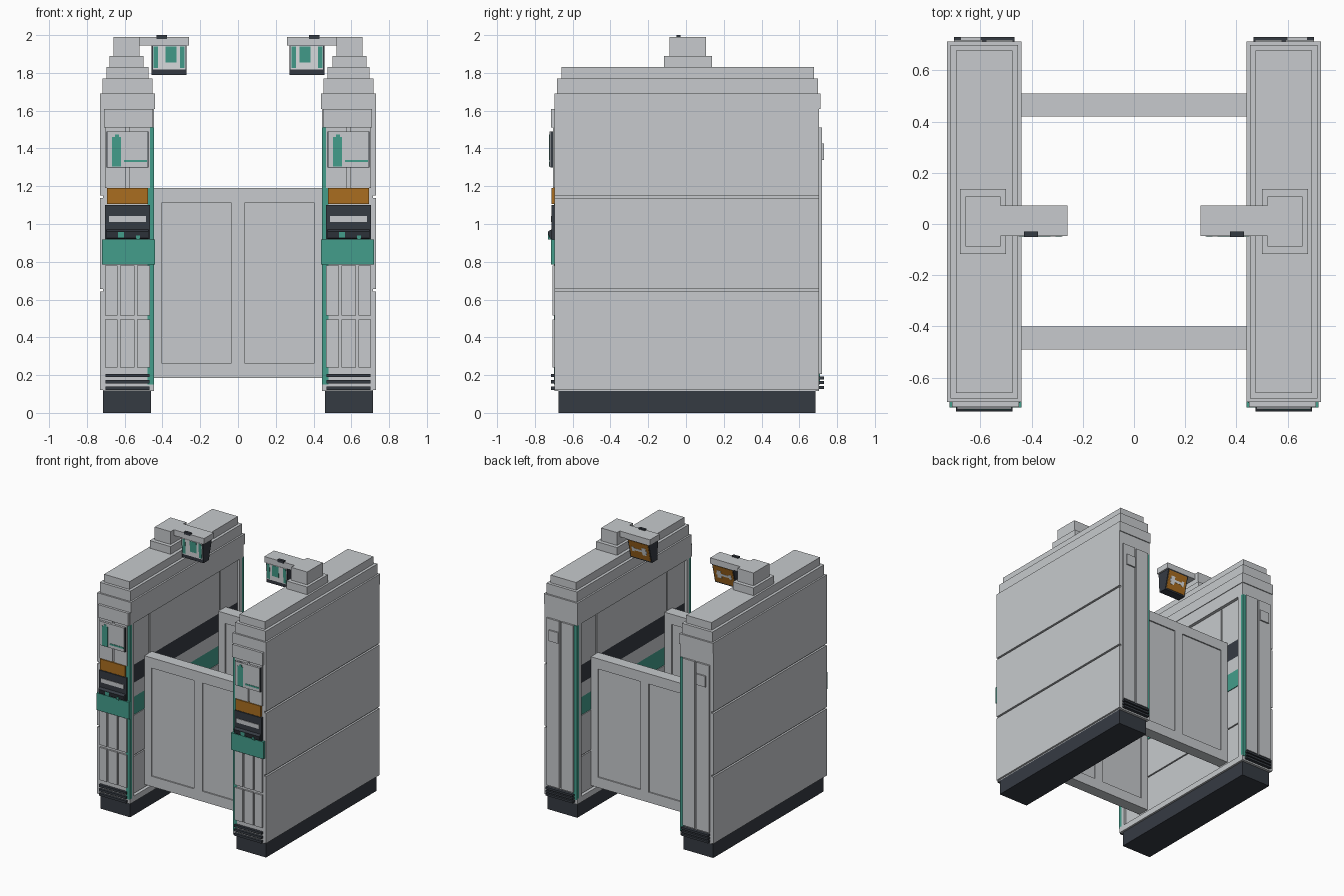
import bpy
import bmesh
from itertools import product

cube = bpy.data.objects.get("Cube")
if cube:
    bpy.data.objects.remove(cube, do_unlink=True)


def material(name, red, green, blue):
    mat = bpy.data.materials.new(name)
    mat.use_nodes = True
    colour = (red, green, blue, 1)
    mat.diffuse_color = colour
    mat.node_tree.nodes["Principled BSDF"].inputs["Base Color"].default_value = colour
    return mat


GREY = material("light grey metal", 0.57, 0.59, 0.61)
DARK = material("charcoal", 0.036, 0.043, 0.055)
TEAL = material("teal", 0.057, 0.34, 0.26)
ORANGE = material("amber", 0.4, 0.155, 0.014)
WHITE = material("pale sign", 0.72, 0.74, 0.76)

# Main planes of a cabinet
FRONT, BACK = -0.695, 0.705
INNER, OUTER = 0.445, 0.73
BOTTOM, TOP = 0.115, 1.65
MIDDLE = 0.585
LENGTH = (FRONT, BACK)


def around(centre, width):
    return (centre - width / 2, centre + width / 2)


def between(levels, gap):
    """Spans between neighbouring levels, with a gap left at each level."""
    return [(a + gap / 2, b - gap / 2) for a, b in zip(levels, levels[1:])]


def prisms(name, mat, side, shapes):
    """One object from (x span, y-z profile) pairs; side mirrors it in x."""
    bm = bmesh.new()
    for xspan, profile in shapes:
        near, far = [[bm.verts.new((side * x, y, z)) for y, z in profile] for x in xspan]
        bm.faces.new(near)
        bm.faces.new(far)
        for i in range(len(profile)):
            bm.faces.new((near[i - 1], near[i], far[i], far[i - 1]))
    bmesh.ops.recalc_face_normals(bm, faces=bm.faces[:])
    mesh = bpy.data.meshes.new(name)
    bm.to_mesh(mesh)
    bm.free()
    mesh.materials.append(mat)
    bpy.context.scene.collection.objects.link(bpy.data.objects.new(name, mesh))


def boxes(name, mat, side, xspans, yspans, zspans):
    """Boxes at every combination of the given spans."""
    prisms(name, mat, side, [
        (xspan, [(front, low), (back, low), (back, high), (front, high)])
        for xspan, (front, back), (low, high) in product(xspans, yspans, zspans)])


def gate(name, centre):
    # Thin core with stiles and rails framing two panels
    height = (0.185, 1.19)
    width = (-INNER, INNER)
    low, high = height
    depth = around(centre, 0.09)
    boxes(name + "_core", GREY, 1, [width], [around(centre, 0.07)], [height])
    stiles = [around(x, 0.07) for x in (-0.44, 0, 0.44)]
    boxes(name + "_stiles", GREY, 1, stiles, [depth], [height])
    boxes(name + "_rails", GREY, 1, [width], [depth], [(low, low + 0.08), (high - 0.08, high)])


def body(side, label):
    # Plinth, core and grooved outer skin
    boxes(label + "_plinth", DARK, side, [(0.46, 0.715)], [(-0.675, 0.685)], [(0, BOTTOM)])
    boxes(label + "_core", GREY, side, [(0.475, 0.715)], [LENGTH], [(BOTTOM, TOP)])
    boxes(label + "_outer_skin", GREY, side, [(0.71, OUTER)], [LENGTH],
          between((BOTTOM, 0.65, 1.145, TOP), 0.014))

    # Stepped roof, each tier set in from the one below
    for tier, (inset, low, high) in enumerate(
            ((0, 1.61, 1.69), (0.013, 1.69, 1.77), (0.035, 1.77, 1.83))):
        boxes(f"{label}_roof_tier_{tier}", GREY, side, [(0.44 + inset, OUTER - inset)],
              [(FRONT + inset, BACK + 0.007 - inset)], [(low, high)])

    # Recessed inner side: frame, edge lights, panels and bands
    frame_x = (INNER, 0.48)
    panel_x = (0.464, 0.48)
    panel_y = (-0.645, 0.655)
    boxes(label + "_inner_rails", GREY, side, [frame_x], [LENGTH],
          [(BOTTOM, 0.16), (1.51, TOP)])
    boxes(label + "_inner_posts", GREY, side, [frame_x],
          [around(y, 0.03) for y in (-0.66, 0.67)], [(BOTTOM, TOP)])
    boxes(label + "_edge_lights", TEAL, side, [frame_x],
          [around(y, 0.025) for y in (FRONT + 0.008, BACK - 0.008)], [(0.15, 1.51)])
    boxes(label + "_upper_wall", GREY, side, [panel_x],
          between((-0.65, -0.43, 0.44, 0.66), 0.012), [(1.17, 1.505)])
    boxes(label + "_lower_wall", GREY, side, [panel_x], [panel_y],
          between((0.16, 0.46, 0.78), 0.01) + [(0.92, 1.03)])
    boxes(label + "_sensor_band", DARK, side, [panel_x], [panel_y], [(1.03, 1.17)])
    boxes(label + "_guide_band", TEAL, side, [panel_x], [panel_y], [(0.78, 0.92)])


def ends(side, label):
    def front(name, mat, xspans, depth, zspans):
        boxes(label + name, mat, side, xspans, [(FRONT - depth, FRONT)], zspans)

    def back(name, mat, xspans, depth, zspans):
        boxes(label + name, mat, side, xspans, [(BACK, BACK + depth)], zspans)

    # Front facing: brow, upper pair, lower grid, collar and sign
    front("_brow", GREY, [(0.45, 0.71)], 0.019, [(1.51, 1.61)])
    front("_upper_plates", GREY, between((0.46, MIDDLE, 0.71), 0.014), 0.01, [(1.19, 1.51)])
    front("_lower_plates", GREY, between((0.46, 0.542, 0.632, 0.71), 0.014), 0.013,
          between((0.23, 0.505, 0.79), 0.02))
    front("_collar", TEAL, [(0.44, 0.72)], 0.021, [(0.785, 0.918)])
    front("_amber_sign", ORANGE, [around(MIDDLE, 0.215)], 0.018, [(1.105, 1.19)])

    # Rear facing: two tall plates and a small cover
    back("_rear_plates", GREY, between((0.465, MIDDLE, 0.71), 0.014), 0.014, [(0.205, 1.51)])
    back("_rear_cover", GREY, [around(0.637, 0.08)], 0.025, [(1.34, 1.425)])

    # Vent slats at both ends
    slats = [around(MIDDLE, 0.235)]
    front("_front_vents", DARK, slats, 0.02,
          [around(0.13 + row * 0.034, 0.018) for row in range(3)])
    back("_rear_vents", DARK, slats, 0.025,
         [around(0.135 + row * 0.025, 0.016) for row in range(3)])


def controls(side, label):
    # Reader and display keep the same left-to-right layout on both cabinets
    def plate(name, mat, offset, width, depth, zspan):
        boxes(label + name, mat, 1, [around(side * MIDDLE + offset, width)],
              [(FRONT - depth, FRONT)], [zspan])

    plate("_reader", DARK, 0, 0.236, 0.017, (0.915, 1.1))
    plate("_ticket_slot", GREY, 0, 0.197, 0.021, (1.01, 1.042))
    prisms(label + "_reader_pad", DARK, 1, [
        (around(side * MIDDLE, 0.22),
         [(FRONT, 0.915), (-0.722, 0.925), (-0.732, 0.96), (FRONT, 0.98)])])
    plate("_pad_key", TEAL, -0.035, 0.033, 0.036, (0.925, 0.957))
    plate("_pad_light", TEAL, 0.055, 0.02, 0.035, (0.918, 0.94))
    plate("_display_back", DARK, 0, 0.22, 0.022, (1.3, 1.49))
    plate("_display", GREY, 0, 0.214, 0.027, (1.303, 1.49))
    plate("_display_bar", TEAL, -0.058, 0.047, 0.03, (1.305, 1.46))
    plate("_display_bar_tip", TEAL, -0.056, 0.022, 0.03, (1.46, 1.475))
    plate("_display_line", TEAL, 0.043, 0.122, 0.03, (1.327, 1.339))


def signal(side, label):
    # Post, arm and cap on the roof
    def block(name, mat, xspan, yspan, zspan):
        boxes(label + name, mat, side, [xspan], [yspan], [zspan])

    block("_post_foot", GREY, around(0.59, 0.18), around(0.01, 0.254), (1.83, 1.89))
    block("_post", GREY, around(0.59, 0.138), around(0.01, 0.194), (1.89, 1.99))
    block("_arm", GREY, (0.26, 0.53), around(0.013, 0.12), (1.945, 1.99))
    block("_arm_cap", DARK, around(0.403, 0.055), around(-0.04, 0.021), (1.98, 2))

    # Hanging wedge housing with sign plates on its tilted faces
    low, high = 1.79, 1.945
    centre = 0.365

    def front_y(z):
        return -0.036 - 0.06 * (z - low)

    def back_y(z):
        return 0.03 + 0.25 * (z - low)

    def wedge(name, mat, near, far, *spans):
        prisms(label + name, mat, side, [
            (around(centre + offset, width),
             [(near(bottom), bottom), (far(bottom), bottom), (far(top), top), (near(top), top)])
            for offset, width, bottom, top in spans])

    def raised(face, amount):
        return lambda z: face(z) + amount

    wedge("_signal_housing", DARK, front_y, back_y, (0, 0.184, low, high))
    wedge("_front_sign", WHITE, front_y, raised(front_y, -0.003), (0, 0.172, 1.818, 1.943))
    wedge("_front_sign_marks", TEAL, front_y, raised(front_y, -0.005),
          (-0.07, 0.024, 1.825, 1.94), (-0.01, 0.057, 1.855, 1.94), (0.07, 0.024, 1.825, 1.94))
    wedge("_rear_sign", ORANGE, back_y, raised(back_y, 0.003), (0, 0.168, 1.8, 1.938))
    wedge("_rear_sign_arrow", WHITE, back_y, raised(back_y, 0.005),
          (0, 0.13, 1.862, 1.88), (-0.04, 0.035, 1.84, 1.902), (0.055, 0.02, 1.852, 1.89))


gate("front_gate", -0.445)
gate("rear_gate", 0.465)
for side, label in ((-1, "right"), (1, "left")):
    for build in (body, ends, controls, signal):
        build(side, label)
